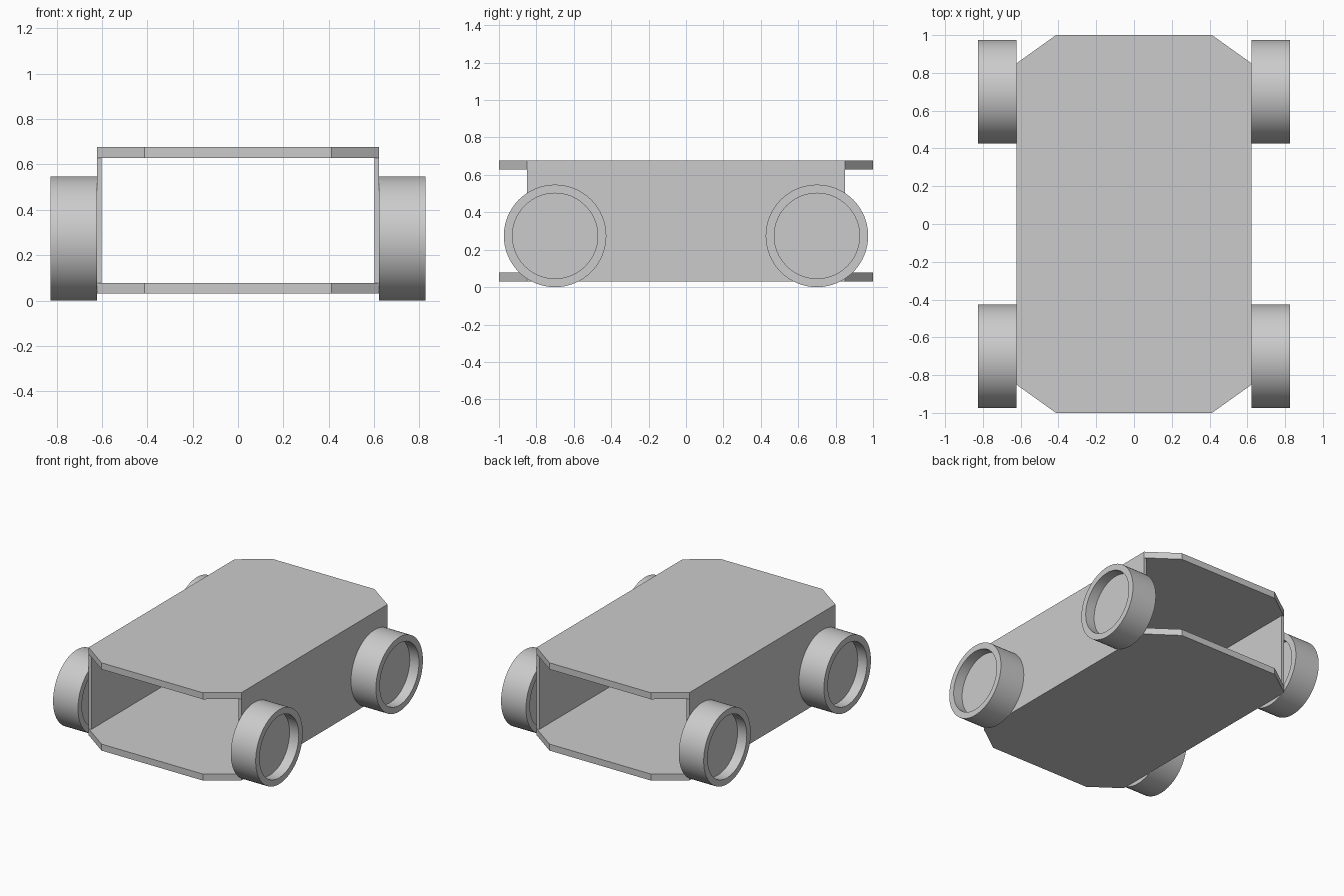
import bpy, bmesh, math

if "Cube" in bpy.data.objects:
    bpy.data.objects.remove(bpy.data.objects["Cube"])

gray = bpy.data.materials.new("plain gray")
gray.diffuse_color = (0.6, 0.6, 0.6, 1)
gray.use_nodes = True
gray.node_tree.nodes["Principled BSDF"].inputs["Base Color"].default_value = gray.diffuse_color

HALF_W, HALF_L = 0.623, 0.85       # outer side of walls, wall ends
Z0, Z1, PLATE, WALL = 0.03, 0.677, 0.048, 0.022
R, R_IN, WHEEL_W, RECESS = 0.274, 0.228, 0.203, 0.075


def finish(bm, name):
    bmesh.ops.recalc_face_normals(bm, faces=bm.faces)
    mesh = bpy.data.meshes.new(name)
    bm.to_mesh(mesh)
    bm.free()
    mesh.materials.append(gray)
    obj = bpy.data.objects.new(name, mesh)
    bpy.context.collection.objects.link(obj)
    return obj


def prism(name, outline, z, height):
    bm = bmesh.new()
    face = bm.faces.new([bm.verts.new((x, y, z)) for x, y in outline])
    top = bmesh.ops.extrude_face_region(bm, geom=[face])["geom"]
    verts = [v for v in top if isinstance(v, bmesh.types.BMVert)]
    bmesh.ops.translate(bm, verts=verts, vec=(0, 0, height))
    return finish(bm, name)


def wheel(name, x, y):
    # Closed half section (axial, radius): rim with a thin web recessed on both faces
    w = WHEEL_W / 2
    d = w - RECESS
    section = [(d, 0), (d, R_IN), (w, R_IN), (w, R), (-w, R), (-w, R_IN), (-d, R_IN), (-d, 0)]
    bm = bmesh.new()
    verts = [bm.verts.new((a, 0, r)) for a, r in section]
    edges = [bm.edges.new(p) for p in zip(verts, verts[1:])]
    bmesh.ops.spin(bm, geom=verts + edges, cent=(0, 0, 0), axis=(1, 0, 0),
                   angle=2 * math.pi, steps=64)
    bmesh.ops.remove_doubles(bm, verts=bm.verts, dist=1e-4)
    obj = finish(bm, name)
    obj.location = (x, y, R)
    bpy.context.view_layer.objects.active = obj
    obj.select_set(True)
    bpy.ops.object.shade_smooth_by_angle(angle=math.radians(30))
    obj.select_set(False)


# Bottom and top plates with cut corners
corner = [(HALF_W, -HALF_L), (HALF_W, HALF_L), (0.413, 1.0)]
octagon = corner + [(-0.413, 1.0), (-HALF_W, HALF_L), (-HALF_W, -HALF_L),
                    (-0.413, -1.0), (0.413, -1.0)]
prism("bottom_plate", octagon, Z0, PLATE)
prism("top_plate", octagon, Z1 - PLATE, PLATE)

# Side walls between the plates, and a wheel at each corner
for side, s in (("left", -1), ("right", 1)):
    a, b = s * HALF_W, s * (HALF_W - WALL)
    prism(side + "_wall", [(a, -HALF_L), (a, HALF_L), (b, HALF_L), (b, -HALF_L)],
          Z0 + PLATE, Z1 - Z0 - 2 * PLATE)
    for end, e in (("front", -1), ("back", 1)):
        wheel(f"{end}_{side}_wheel", s * (HALF_W + WHEEL_W / 2), e * 0.70)
